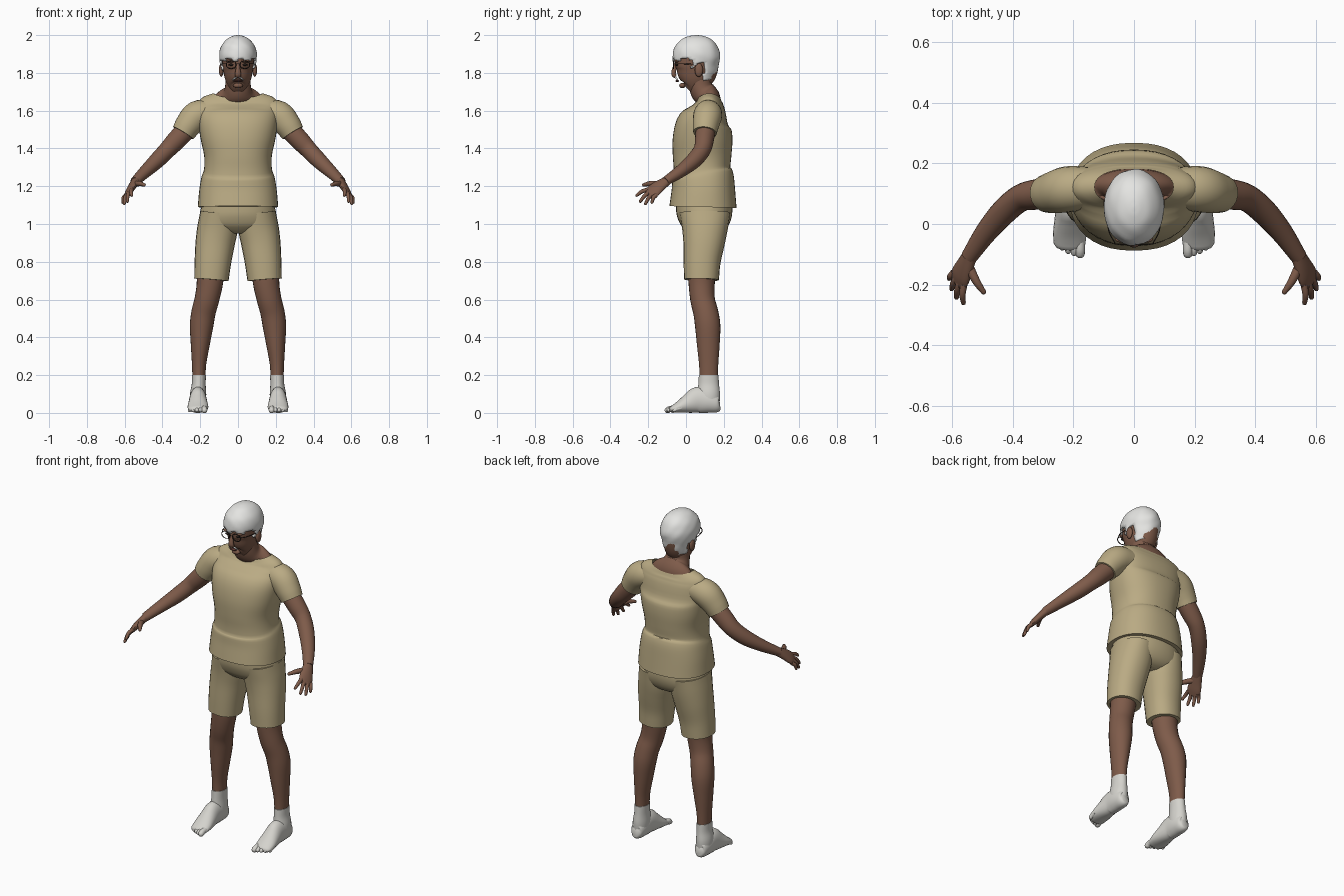
import bpy, bmesh, math
from mathutils import Vector

cube = bpy.data.objects.get("Cube")
if cube:
    bpy.data.objects.remove(cube, do_unlink=True)


def material(name, r, g, b):
    m = bpy.data.materials.new(name)
    m.use_nodes = True
    m.diffuse_color = (r, g, b, 1)
    bsdf = m.node_tree.nodes["Principled BSDF"]
    bsdf.inputs["Base Color"].default_value = (r, g, b, 1)
    bsdf.inputs["Roughness"].default_value = 0.8
    return m


SKIN = material("brown skin", 0.21, 0.105, 0.068)
TAN = material("tan cloth", 0.49, 0.405, 0.23)
WHITE = material("white hair", 0.78, 0.78, 0.76)
SOCK = material("pale sock", 0.66, 0.65, 0.61)
DARK = material("dark frame", 0.025, 0.018, 0.015)
LIP = material("lip brown", 0.11, 0.04, 0.032)
X, Y, Z = Vector((1, 0, 0)), Vector((0, 1, 0)), Vector((0, 0, 1))


def finish(ob, name, mat, mirror=False, angle=50):
    ob.name = name
    ob.data.materials.append(mat)
    bpy.ops.object.select_all(action="DESELECT")
    ob.select_set(True)
    bpy.context.view_layer.objects.active = ob
    bpy.ops.object.shade_smooth_by_angle(angle=math.radians(angle))
    if mirror:
        mod = ob.modifiers.new("Mirror", "MIRROR")
        mod.use_mirror_merge = False
    return ob


def spline(pts, steps):
    """Smooth curve through tuples of any length."""
    vs = [Vector(p) for p in pts]
    vs = [vs[0] * 2 - vs[1]] + vs + [vs[-1] * 2 - vs[-2]]
    out = []
    for a, b, c, d in zip(vs, vs[1:], vs[2:], vs[3:]):
        for i in range(steps):
            t = i / steps
            out.append(b + (c - a) * (t / 2) + (a * 2 - b * 5 + c * 4 - d) * (t * t / 2)
                       + (b * 3 - a - c * 3 + d) * (t ** 3 / 2))
    return out + [vs[-2]]


def tube(name, pts, mat, ref=X, mirror=False, n=24, steps=4, power=2.0,
         cap_end=True, dome=False, shape=None, keep=None):
    """Skin rings (x, y, z, radius along ref, radius across) along a smooth path."""
    rings = spline(pts, steps)
    path = [Vector(r[:3]) for r in rings]
    if dome:  # round off the far end
        t = (path[-1] - path[-2]).normalized()
        last = rings[-1]
        for k in (0.5, 0.8, 0.97):
            f = math.sqrt(1 - k * k)
            path.append(path[-1 if k == 0.5 else len(rings) - 1] + t * last[4] * k)
            rings_extra = Vector((*path[-1], last[3] * f, last[4] * f))
            dome_list = dome_list + [rings_extra] if k > 0.5 else [rings_extra]
        rings = rings + dome_list
    bm = bmesh.new()
    loops = []
    for i, r in enumerate(rings):
        t = (path[min(i + 1, len(path) - 1)] - path[max(i - 1, 0)]).normalized()
        u = (ref - t * ref.dot(t)).normalized()
        v = t.cross(u)
        loop = []
        for j in range(n):
            c, s = math.cos(math.tau * j / n), math.sin(math.tau * j / n)
            c = math.copysign(abs(c) ** (2 / power), c)
            s = math.copysign(abs(s) ** (2 / power), s)
            co = path[i] + u * (c * r[3]) + v * (s * r[4])
            loop.append(bm.verts.new(shape(co) if shape else co))
        loops.append(loop)
    for a, b in zip(loops, loops[1:]):
        for j in range(n):
            k = (j + 1) % n
            bm.faces.new((a[j], a[k], b[k], b[j]))
    bm.faces.new(loops[0])
    if cap_end:
        bm.faces.new(loops[-1])
    bmesh.ops.recalc_face_normals(bm, faces=bm.faces)
    if keep:
        drop = [f for f in bm.faces if not keep(f.calc_center_median())]
        bmesh.ops.delete(bm, geom=drop, context="FACES")
    me = bpy.data.meshes.new(name)
    bm.to_mesh(me)
    bm.free()
    ob = bpy.data.objects.new(name, me)
    bpy.context.collection.objects.link(ob)
    return finish(ob, name, mat, mirror)


def ball(name, loc, size, mat, mirror=False):
    bpy.ops.mesh.primitive_uv_sphere_add(segments=16, ring_count=10, radius=1)
    ob = bpy.context.object
    for v in ob.data.vertices:
        v.co = Vector(loc) + Vector(a * b for a, b in zip(v.co, size))
    return finish(ob, name, mat, mirror)


def upright(rows):
    """Rows of (y, z, half width, half depth) centred on x = 0."""
    return [(0, *r) for r in rows]


# Shirt body, with the collar dipping at the front and back
def collar(co):
    k = min(1, max(0, (co.z - 1.62) / 0.06))
    co.z -= k * 0.03 * min(1, ((co.y - 0.122) / 0.065) ** 2)
    return co


tube("shirt", upright([
    (.09, 1.09, .213, .178), (.092, 1.18, .205, .168), (.09, 1.25, .193, .162),
    (.085, 1.29, .18, .15), (.085, 1.36, .179, .155), (.088, 1.45, .198, .158),
    (.095, 1.53, .21, .145), (.112, 1.59, .213, .105), (.12, 1.64, .211, .08),
    (.122, 1.672, .185, .07), (.122, 1.692, .13, .06)]),
    TAN, n=40, power=2.3, cap_end=False, shape=collar)
tube("sleeve", [(.14, .12, 1.59, .068, .068), (.215, .115, 1.575, .078, .076),
                (.262, .105, 1.525, .071, .07), (.29, .1, 1.482, .063, .062)],
     TAN, ref=Z, mirror=True)

# Shorts
tube("shorts_seat", upright([
    (.09, 1.14, .185, .145), (.098, 1.06, .2, .148), (.1, 1.0, .2, .13),
    (.1, .965, .15, .1), (.1, .95, .08, .07)]), TAN, n=32, power=2.2)
tube("shorts_leg", [(.1, .1, 1.06, .1, .135), (.108, .1, .98, .107, .122),
                    (.121, .095, .9, .104, .11), (.133, .085, .8, .097, .098),
                    (.141, .082, .705, .091, .092)], TAN, mirror=True, power=2.2)

# Legs, socks and toes
tube("leg", [(.145, .085, .76, .075, .075), (.15, .083, .68, .069, .069),
             (.165, .088, .6, .065, .065), (.183, .105, .53, .064, .066),
             (.193, .115, .46, .062, .067), (.2, .118, .36, .05, .06),
             (.206, .12, .26, .038, .051), (.207, .12, .18, .034, .048)],
     SKIN, mirror=True)


def on_floor(co):
    co.z = max(co.z, 0)
    return co


tube("sock_ankle", [(.207, .12, .2, .037, .052), (.208, .12, .15, .037, .055),
                    (.211, .12, .1, .043, .06), (.212, .12, .05, .042, .058)],
     SOCK, mirror=True)
tube("foot", [(.212, .18, .045, .02, .025), (.212, .165, .045, .036, .045),
              (.212, .12, .06, .044, .062), (.212, .065, .068, .045, .07),
              (.212, .02, .052, .05, .055), (.212, -.03, .033, .055, .034),
              (.212, -.068, .02, .051, .02)],
     SOCK, mirror=True, shape=on_floor, dome=True)
for i in range(5):
    x = .178 + i * .0195
    r = .016 if i == 0 else .0115 - i * .0004
    tip = -.097 + i * i * .0022
    tube(f"toe_{i + 1}", [(x, -.04 + i * .004, .026, r, r), (x, tip + .015, .021, r, r),
                          (x, tip, .014, r, r)],
         SOCK, mirror=True, n=12, dome=True, shape=on_floor)

# Arms and hands
tube("arm", [(.24, .108, 1.535, .054, .054), (.325, .097, 1.445, .052, .05),
             (.375, .085, 1.392, .046, .045), (.43, .04, 1.335, .042, .043),
             (.49, -.03, 1.278, .033, .036), (.545, -.11, 1.225, .024, .027)],
     SKIN, ref=Z, mirror=True)
SPREAD = Vector((.54, .68, -.5))
tube("palm", [(.54, -.1, 1.23, .026, .022), (.558, -.14, 1.202, .036, .02),
              (.572, -.17, 1.178, .042, .017), (.581, -.192, 1.16, .038, .011)],
     SKIN, ref=SPREAD, mirror=True, n=16, dome=True)
knuckle = Vector((.578, -.18, 1.167))
tips = {"index": (.563, -.26, 1.152), "middle": (.586, -.242, 1.12),
        "ring": (.602, -.214, 1.108), "little": (.61, -.18, 1.115)}
for i, (name, tip) in enumerate(tips.items()):
    base = knuckle + SPREAD * (.02 * i - .03)
    mid = base.lerp(Vector(tip), .5) + Vector((.004, -.003, .005))
    tube(name + "_finger", [(*base, .012, .012), (*mid, .0105, .0105), (*tip, .008, .008)],
         SKIN, ref=SPREAD, mirror=True, n=10, dome=True)
tube("thumb", [(.55, -.13, 1.21, .017, .017), (.522, -.187, 1.214, .014, .014),
               (.497, -.224, 1.207, .009, .009)],
     SKIN, ref=Z, mirror=True, n=10, dome=True)

# Neck and head
tube("neck", upright([(.12, 1.64, .15, .065), (.12, 1.672, .13, .06),
                      (.095, 1.695, .082, .066), (.078, 1.73, .068, .062),
                      (.075, 1.8, .065, .065)]), SKIN)
tube("head", upright([(.012, 1.712, .024, .03), (.027, 1.728, .047, .06),
                      (.042, 1.765, .067, .092), (.055, 1.81, .078, .11),
                      (.057, 1.86, .084, .117), (.058, 1.92, .084, .112),
                      (.058, 1.97, .05, .07)]), SKIN, n=32, power=2.1)
tube("nose", [(0, -.052, 1.85, .008, .008), (0, -.062, 1.82, .012, .012),
              (0, -.066, 1.792, .017, .012), (0, -.056, 1.781, .015, .01)],
     SKIN, n=14)
ball("ear", (.089, .068, 1.815), (.012, .022, .036), SKIN, True)
ball("brow", (.037, -.05, 1.862), (.026, .012, .008), SKIN, True)
ball("eye", (.036, -.049, 1.843), (.015, .008, .006), DARK, True)
ball("lips", (0, -.047, 1.757), (.024, .009, .006), LIP)
ball("chin", (0, -.019, 1.733), (.026, .017, .014), SKIN)
tube("moustache", [(0, -.055, 1.777, .004, .005), (.015, -.053, 1.773, .005, .006),
                   (.029, -.044, 1.762, .003, .004)], WHITE, ref=Z, mirror=True, n=10)

# Spectacles
bpy.ops.mesh.primitive_torus_add(major_radius=.026, minor_radius=.0025,
                                 major_segments=28, minor_segments=6)
rim = bpy.context.object
for v in rim.data.vertices:
    v.co = Vector((v.co.x + .036, v.co.z - .066, v.co.y * .8 + 1.843))
finish(rim, "spectacle_rim", DARK, True)
tube("spectacle_arm", [(.061, -.066, 1.848, .002, .002), (.084, -.02, 1.848, .002, .002),
                       (.092, .06, 1.845, .002, .002)], DARK, ref=Z, mirror=True, n=6)
tube("spectacle_bridge", [(-.011, -.067, 1.848, .002, .002),
                          (.011, -.067, 1.848, .002, .002)], DARK, ref=Z, n=6)


# Hair, cut along a hairline that drops behind the ears
def hairline(c):
    if c.y < .03:
        low = 1.868
    elif c.y < .05:
        low = 1.82
    elif c.y < .095:
        low = 1.845
    else:
        low = 1.765
    return c.z > low + .006 * math.sin(c.x * 90)


def tousle(co):
    k = 1 + .015 * math.sin(co.x * 70 + co.z * 50) * math.sin(co.y * 60 + co.z * 35)
    return Vector((co.x * k, .056 + (co.y - .056) * k, co.z))


hair = tube("hair", upright([
    (.08, 1.755, .066, .072), (.072, 1.79, .078, .098), (.062, 1.83, .09, .116),
    (.056, 1.87, .098, .125), (.055, 1.91, .098, .123), (.056, 1.95, .084, .106),
    (.056, 1.982, .055, .072), (.056, 1.996, .025, .034), (.056, 2.0, .004, .005)]),
    WHITE, n=40, power=2.1, shape=tousle, keep=hairline)
solid = hair.modifiers.new("Thickness", "SOLIDIFY")
solid.thickness = .012
solid.offset = -1
